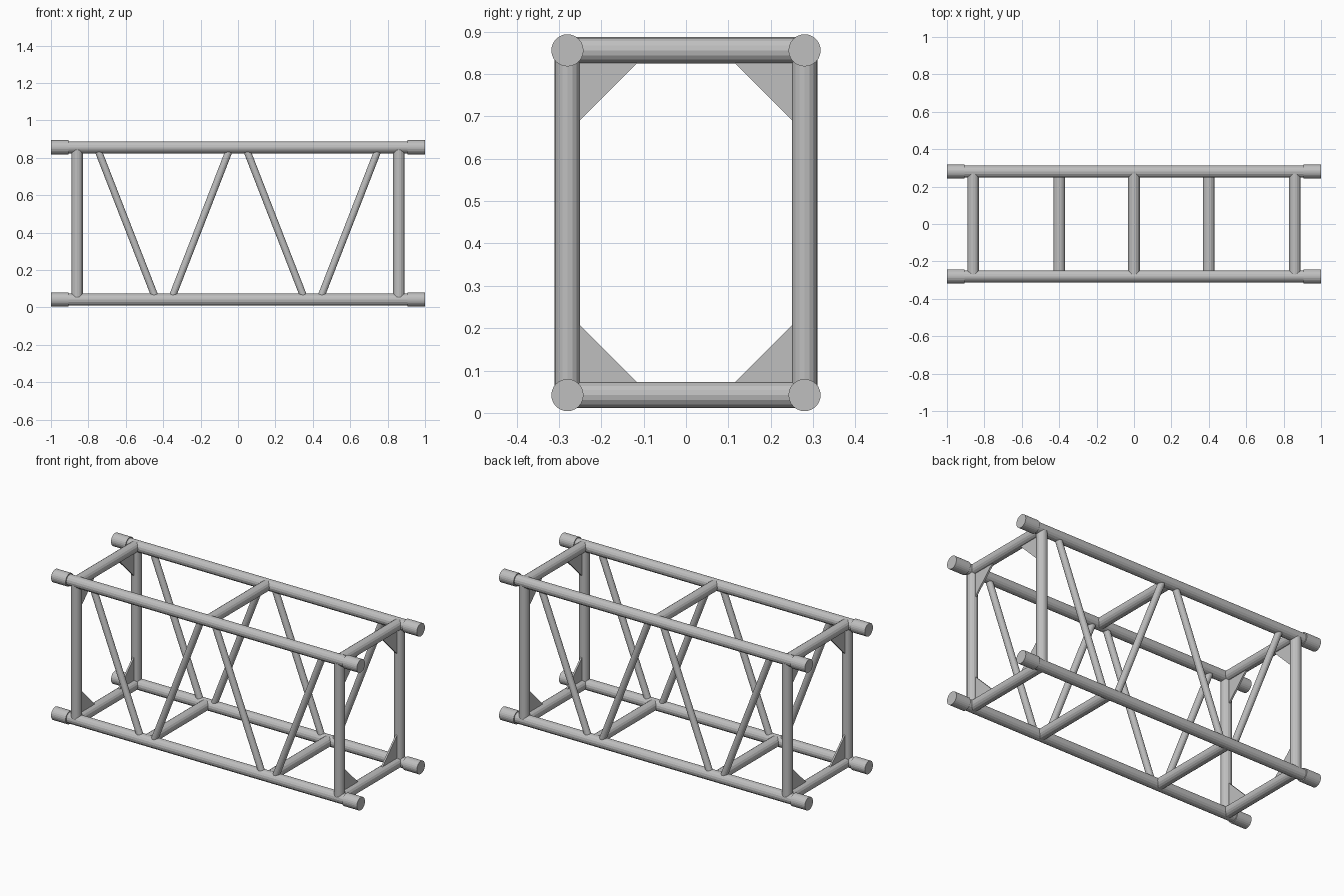
import bpy, bmesh
from mathutils import Vector

cube = bpy.data.objects.get("Cube")
if cube:
    bpy.data.objects.remove(cube, do_unlink=True)

# One plain metal colour
metal = bpy.data.materials.new("grey aluminium")
metal.use_nodes = True
COLOUR = (0.52, 0.52, 0.52, 1)
metal.diffuse_color = COLOUR
metal.node_tree.nodes["Principled BSDF"].inputs["Base Color"].default_value = COLOUR

Y, LOW, HIGH = 0.28, 0.042, 0.856   # chord centre lines
FRAME_X = 0.86


def finish(name, bm):
    mesh = bpy.data.meshes.new(name)
    bm.to_mesh(mesh)
    bm.free()
    mesh.materials.append(metal)
    obj = bpy.data.objects.new(name, mesh)
    bpy.context.collection.objects.link(obj)
    return obj


def tube(name, start, end, radius, sides=16):
    start, end = Vector(start), Vector(end)
    axis = end - start
    bm = bmesh.new()
    bmesh.ops.create_cone(bm, cap_ends=True, segments=sides, radius1=radius,
                          radius2=radius, depth=axis.length)
    obj = finish(name, bm)
    obj.rotation_mode = 'QUATERNION'
    obj.rotation_quaternion = axis.to_track_quat('Z', 'Y')
    obj.location = (start + end) / 2
    return obj


def gusset(name, x, sy, z, sz):
    # Triangular plate in the corner of an end frame
    reach, half = 0.165, 0.005
    bm = bmesh.new()
    corner = [(Y, z), (Y - reach - 0.03, z), (Y - reach, z + sz * 0.03),
              (Y - 0.03, z + sz * reach), (Y, z + sz * (reach + 0.03))]
    face = bm.faces.new([bm.verts.new((x - half, sy * y, h)) for y, h in corner])
    grown = bmesh.ops.extrude_face_region(bm, geom=[face])["geom"]
    bmesh.ops.translate(bm, vec=(2 * half, 0, 0),
                        verts=[v for v in grown if isinstance(v, bmesh.types.BMVert)])
    bmesh.ops.recalc_face_normals(bm, faces=bm.faces)
    finish(name, bm)


for sy, side in ((-1, "front"), (1, "back")):
    y = sy * Y
    # Chords with thicker sleeves at their ends
    for z, level in ((LOW, "lower"), (HIGH, "upper")):
        tube(f"{side}_{level}_chord", (-0.98, y, z), (0.98, y, z), 0.032)
        for sx, end in ((-1, "right"), (1, "left")):
            tube(f"{side}_{level}_{end}_sleeve", (sx * 0.905, y, z), (sx, y, z), 0.038, 24)
            gusset(f"{side}_{level}_{end}_gusset", sx * FRAME_X, sy, z,
                   1 if z == LOW else -1)
    # Posts and zigzag braces
    for sx, end in ((-1, "right"), (1, "left")):
        tube(f"{side}_{end}_post", (sx * FRAME_X, y, LOW + 0.01),
             (sx * FRAME_X, y, HIGH - 0.01), 0.03)
        for part, top, foot in (("outer", 0.745, 0.447), ("inner", 0.05, 0.348)):
            tube(f"{side}_{end}_{part}_brace", (sx * foot, y, 0.066),
                 (sx * top, y, 0.832), 0.019)

# Crossbars joining front and back chords
for z, level, places in ((LOW, "lower", (-FRAME_X, -0.4, 0.4, FRAME_X)),
                         (HIGH, "upper", (-FRAME_X, 0, FRAME_X))):
    for i, x in enumerate(places):
        tube(f"{level}_crossbar_{i + 1}", (x, -Y + 0.01, z), (x, Y - 0.01, z), 0.031)
